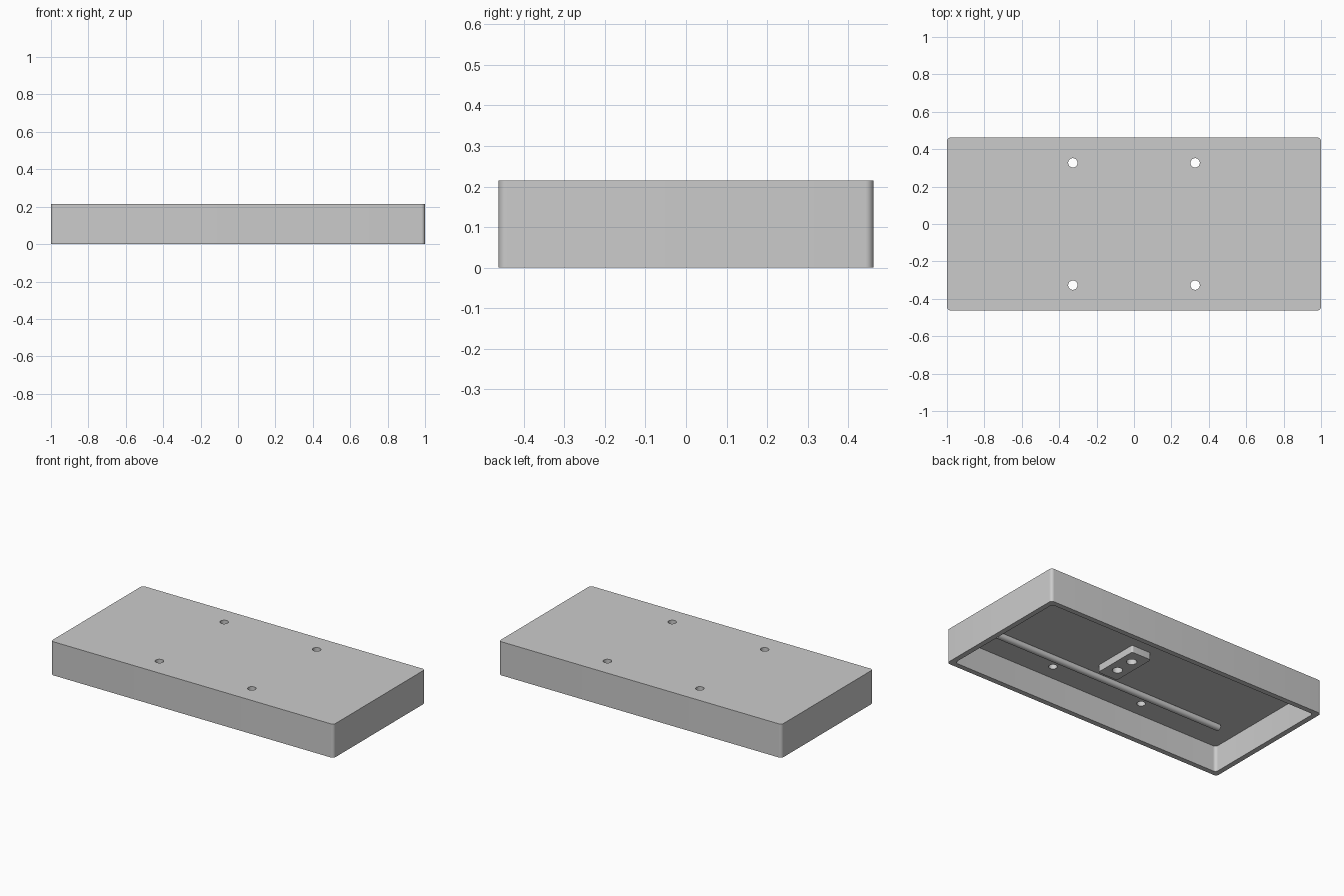
import bpy
import bmesh
import math

if "Cube" in bpy.data.objects:
    bpy.data.objects.remove(bpy.data.objects["Cube"], do_unlink=True)

LENGTH, WIDTH, HEIGHT = 2.0, 0.925, 0.215
WALL, INNER_TOP = 0.033, 0.165

grey = bpy.data.materials.new("plain grey")
grey.use_nodes = True
grey.diffuse_color = (0.6, 0.6, 0.6, 1)
grey.node_tree.nodes["Principled BSDF"].inputs["Base Color"].default_value = (0.6, 0.6, 0.6, 1)


def prism(name, outline, z0, z1):
    """Extrude a flat outline from z0 to z1."""
    bm = bmesh.new()
    face = bm.faces.new([bm.verts.new((x, y, z0)) for x, y in outline])
    up = bmesh.ops.extrude_face_region(bm, geom=[face])["geom"]
    for v in up:
        if isinstance(v, bmesh.types.BMVert):
            v.co.z = z1
    bmesh.ops.recalc_face_normals(bm, faces=bm.faces)
    mesh = bpy.data.meshes.new(name)
    bm.to_mesh(mesh)
    bm.free()
    obj = bpy.data.objects.new(name, mesh)
    mesh.materials.append(grey)
    bpy.context.collection.objects.link(obj)
    return obj


def rounded(w, d, r, cx=0, cy=0, steps=8):
    """Outline of a rectangle with rounded corners."""
    points = []
    for i, (sx, sy) in enumerate([(1, 1), (-1, 1), (-1, -1), (1, -1)]):
        for k in range(steps + 1):
            a = math.pi / 2 * (i + k / steps)
            points.append((cx + sx * (w / 2 - r) + r * math.cos(a),
                           cy + sy * (d / 2 - r) + r * math.sin(a)))
    return points


def circle(r, cx, cy, n=32):
    return [(cx + r * math.cos(2 * math.pi * k / n),
             cy + r * math.sin(2 * math.pi * k / n)) for k in range(n)]


def activate(obj):
    bpy.ops.object.select_all(action="DESELECT")
    obj.select_set(True)
    bpy.context.view_layer.objects.active = obj


def cut(obj, cutter):
    """Subtract the cutter and discard it."""
    cutter.hide_render = True
    mod = obj.modifiers.new("cut", "BOOLEAN")
    mod.operation = "DIFFERENCE"
    mod.solver = "EXACT"
    mod.object = cutter
    activate(obj)
    bpy.ops.object.modifier_apply(modifier=mod.name)
    bpy.data.objects.remove(cutter, do_unlink=True)


def smooth(obj):
    activate(obj)
    bpy.ops.object.shade_smooth_by_angle(angle=math.radians(30))


# Shallow housing, open underneath, with four through holes
housing = prism("housing", rounded(LENGTH, WIDTH, 0.02), 0, HEIGHT)
cut(housing, prism("pocket_cutter",
                   rounded(LENGTH - 2 * WALL, WIDTH - 2 * WALL, 0.02), -0.1, INNER_TOP))
for sx in (-1, 1):
    for sy in (-1, 1):
        cut(housing, prism("hole_cutter", circle(0.025, sx * 0.327, sy * 0.327), 0.1, 0.3))
smooth(housing)

# Mounting block under the top plate with two round sockets
block = prism("mounting_block", rounded(0.14, 0.30, 0.012, 0.07, 0), 0.12, INNER_TOP)
for sy in (-1, 1):
    cut(block, prism("socket_cutter", circle(0.03, 0.07, sy * 0.0625), 0.1, 0.2))
smooth(block)

# Long round rod beneath the top plate
bpy.ops.mesh.primitive_cylinder_add(vertices=32, radius=0.02, depth=1.64,
                                    location=(0, -0.23, 0.148),
                                    rotation=(0, math.pi / 2, 0))
rod = bpy.context.object
rod.name = "rod"
rod.data.materials.append(grey)
smooth(rod)
